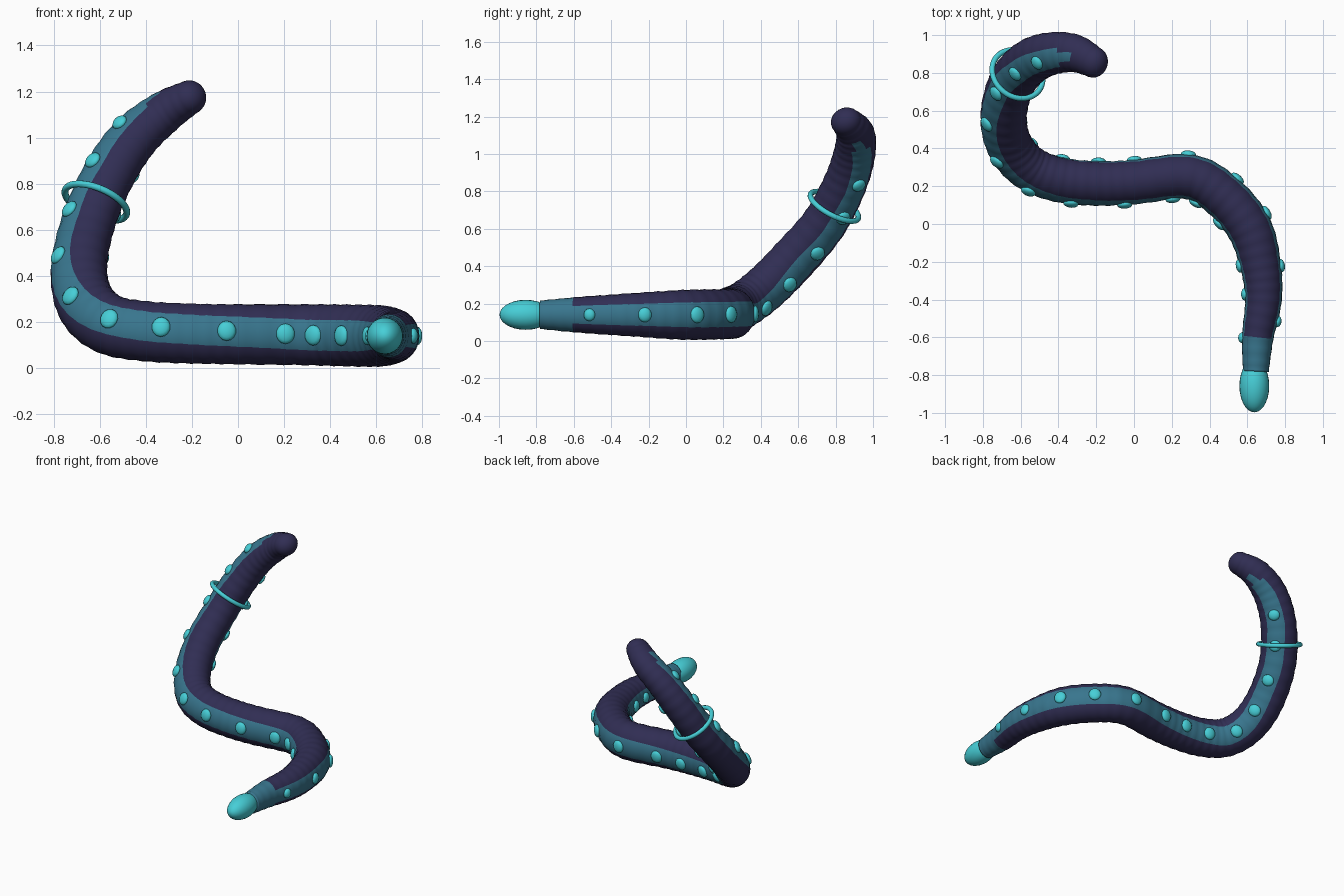
import bpy, bmesh, math
from mathutils import Vector, Matrix

if "Cube" in bpy.data.objects:
    bpy.data.objects.remove(bpy.data.objects["Cube"])

# Path from tail to head: x, y, z, radius, roll (degrees)
PATH = [
    (0.645, -0.78, 0.14, .076, 0), (0.655, -0.60, 0.14, .093, 0),
    (0.685, -0.40, 0.14, .108, 0), (0.67, -0.22, 0.14, .120, 0),
    (0.61, -0.02, 0.14, .133, 0), (0.47, 0.15, 0.142, .134, 0),
    (0.29, 0.25, 0.145, .132, 0), (0.0, 0.222, 0.147, .131, 6),
    (-0.2, 0.215, 0.15, .131, 10), (-0.4, 0.235, 0.16, .131, 14),
    (-0.56, 0.30, 0.19, .131, 22), (-0.66, 0.42, 0.28, .131, 30),
    (-0.69, 0.57, 0.43, .130, 40), (-0.65, 0.74, 0.63, .126, 62),
    (-0.56, 0.85, 0.84, .122, 90), (-0.45, 0.90, 1.00, .115, 108),
    (-0.32, 0.905, 1.11, .102, 110), (-0.21, 0.855, 1.175, .082, 110)]
LAST = len(PATH) - 1
SIDES, STEPS = 24, 12


def material(name, rgb):
    m = bpy.data.materials.new(name)
    m.diffuse_color = (*rgb, 1)
    m.use_nodes = True
    m.node_tree.nodes["Principled BSDF"].inputs["Base Color"].default_value = m.diffuse_color
    return m


INDIGO = material("dark indigo", (.030, .027, .088))
TEAL = material("deep teal", (.040, .180, .270))
CYAN = material("bright cyan", (.062, .620, .680))


def sample(t):
    """Catmull-Rom value of the path table."""
    i = min(int(t), LAST - 1)
    f = t - i
    p0, p1, p2, p3 = (PATH[min(max(k, 0), LAST)] for k in range(i - 1, i + 3))
    return [.5 * (2 * b + (c - a) * f + (2 * a - 5 * b + 4 * c - d) * f * f
                  + (3 * b - a - 3 * c + d) * f ** 3)
            for a, b, c, d in zip(p0, p1, p2, p3)]


def frame(t):
    """Centre, tangent, stripe direction, back direction and radius."""
    v = sample(t)
    tan = (Vector(sample(min(t + .05, LAST))[:3])
           - Vector(sample(max(t - .05, 0))[:3])).normalized()
    side = Vector((0, 0, 1)).cross(tan).normalized()
    side = Matrix.Rotation(math.radians(v[4]), 3, tan) @ side
    return Vector(v[:3]), tan, side, tan.cross(side), v[3]


def finish(bm, name, mats):
    bmesh.ops.recalc_face_normals(bm, faces=bm.faces)
    me = bpy.data.meshes.new(name)
    bm.to_mesh(me)
    bm.free()
    for m in mats:
        me.materials.append(m)
    for p in me.polygons:
        p.use_smooth = True
    ob = bpy.data.objects.new(name, me)
    bpy.context.collection.objects.link(ob)
    return ob


# Body: ribbed tube with rounded head, coloured by angle and position
stations = []
for i in range(LAST * STEPS + 1):
    t = i / STEPS
    c, tan, s, u, r = frame(t)
    stations.append((t, c, s, u, r * (1 + .013 * math.cos(t * 6 * math.pi))))
c, tan, s, u, r = frame(LAST)
for k in range(1, 7):
    a = k / 6.3 * math.pi / 2
    stations.append((LAST + a, c + tan * .07 * math.sin(a), s, u, r * math.cos(a)))

bm = bmesh.new()
rings = []
for t, c, s, u, r in stations:
    rings.append([bm.verts.new(c + s * (.9 * r * math.cos(a)) + u * (r * math.sin(a)))
                  for a in (2 * math.pi * j / SIDES for j in range(SIDES))])
for i in range(len(rings) - 1):
    t = stations[i][0]
    half = 30 if t < 15.4 else 30 - (t - 15.4) * 25
    for j in range(SIDES):
        k = (j + 1) % SIDES
        f = bm.faces.new((rings[i][j], rings[i][k], rings[i + 1][k], rings[i + 1][j]))
        ang = (j + .5) * 360 / SIDES % 180
        ang = min(ang, 180 - ang)
        f.material_index = 1 if t < .95 or (t < 16.2 and ang < half) else 0
bm.faces.new(rings[0]).material_index = 1
bm.faces.new(rings[-1])
finish(bm, "body", [INDIGO, TEAL])

# Glowing spots along both stripes
SPOTS = {1: (.95, 2.15, 3.1, 4.55, 5.5, 6.35, 7.25, 8.6, 9.7, 10.9, 12.05, 13, 14, 15),
         -1: (1.5, 2.9, 4.1, 5, 6.05, 6.95, 7.95, 9, 10.4, 11.5, 12.5, 13.4, 14.3)}
for sign, label in ((1, "left_spots"), (-1, "right_spots")):
    bm = bmesh.new()
    for t in SPOTS[sign]:
        c, tan, s, u, r = frame(t)
        n = s * sign
        size = .31 * r
        m = Matrix((tan * size, u * size * 1.08, n * .02)).transposed().to_4x4()
        m.translation = c + n * (.9 * r)
        bmesh.ops.create_uvsphere(bm, u_segments=14, v_segments=8, radius=1, matrix=m)
    finish(bm, label, [CYAN])

# Collar ring around the neck
c, tan, s, u, r = frame(13.42)
bpy.ops.mesh.primitive_torus_add(major_radius=.143, minor_radius=.015,
                                 major_segments=40, minor_segments=10, location=c,
                                 rotation=tan.to_track_quat('Z', 'Y').to_euler())
collar = bpy.context.object
collar.name = "neck_ring"
collar.data.materials.append(CYAN)
bpy.ops.object.shade_smooth()

# Bulb on the tail tip
bpy.ops.mesh.primitive_uv_sphere_add(segments=24, ring_count=14, radius=1,
                                     location=(.637, -.857, .14),
                                     rotation=(math.pi / 2, 0, 0))
bulb = bpy.context.object
bulb.name = "tail_bulb"
bulb.scale = (.079, .08, .14)
bulb.data.materials.append(CYAN)
bpy.ops.object.shade_smooth()
